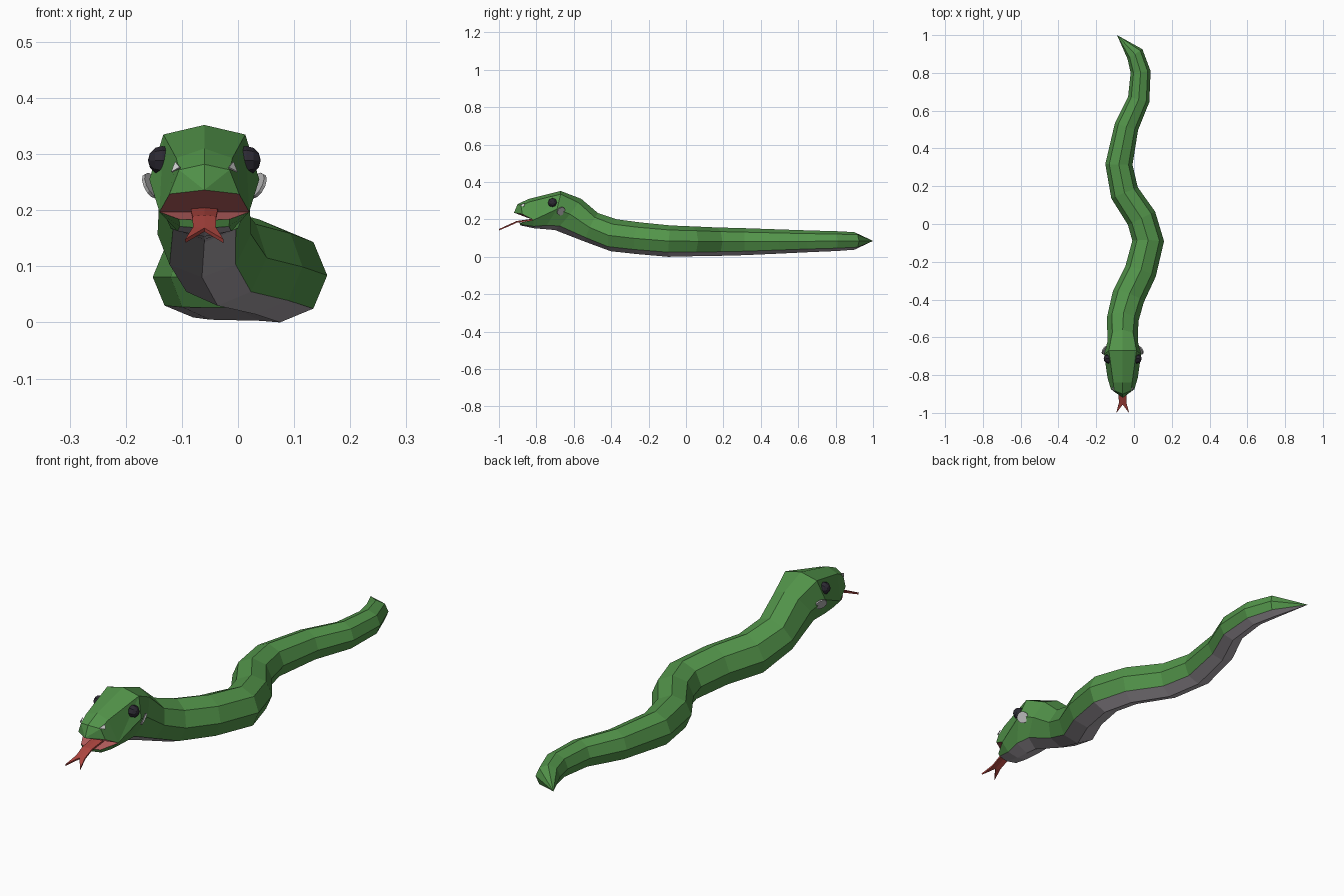
import bpy, bmesh, math
from mathutils import Vector, Matrix

if "Cube" in bpy.data.objects:
    bpy.data.objects.remove(bpy.data.objects["Cube"])

HX = -0.06  # head centre line


def mat(name, c):
    m = bpy.data.materials.new(name)
    m.diffuse_color = (*c, 1)
    m.use_nodes = True
    m.node_tree.nodes["Principled BSDF"].inputs["Base Color"].default_value = m.diffuse_color
    return m


GREEN = mat("green", (0.085, 0.295, 0.068))
BELLY = mat("belly_grey", (0.41, 0.375, 0.41))
MOUTH = mat("mouth_pink", (0.5, 0.12, 0.12))
TONGUE = mat("tongue_red", (0.42, 0.06, 0.05))
BLACK = mat("eye_black", (0.025, 0.022, 0.032))
SPOT = mat("spot_grey", (0.45, 0.45, 0.45))
WHITE = mat("pale_white", (0.75, 0.76, 0.75))


def finish(name, bm, mats):
    bmesh.ops.remove_doubles(bm, verts=bm.verts, dist=0.0005)
    bmesh.ops.recalc_face_normals(bm, faces=bm.faces)
    me = bpy.data.meshes.new(name)
    bm.to_mesh(me)
    bm.free()
    for m in mats:
        me.materials.append(m)
    ob = bpy.data.objects.new(name, me)
    bpy.context.collection.objects.link(ob)
    return ob


def mirrored_faces(bm, faces):
    """Right-half faces (points, material) built on both sides of the head line."""
    for pts, mi in faces:
        for s in (1, -1):
            vs = [bm.verts.new((HX + s * x, y, z)) for x, y, z in pts]
            bm.faces.new(vs).material_index = mi


def plate(ob, thickness):
    sol = ob.modifiers.new("thickness", 'SOLIDIFY')
    sol.thickness = thickness
    sol.offset = 0


# Half ring where the neck meets the head, top to bottom
neck = [(0, -.56, .31), (.055, -.575, .29), (.08, -.62, .228), (.056, -.675, .165), (0, -.70, .143)]

# Body: eight-sided loft along a wavy path (x, y, z, radius)
path = [(-.06, -.505, .157, .084), (-.03, -.385, .115, .087), (.035, -.25, .099, .085),
        (.075, -.09, .084, .084), (.04, .03, .083, .08), (-.05, .165, .081, .076),
        (-.08, .315, .081, .072), (-.04, .515, .082, .064), (.025, .66, .083, .058),
        (.035, .805, .084, .053), (.005, .90, .085, .047)]
tip = Vector((-.09, 1.0, .085))
centres = [Vector((HX, -.63, .228))] + [Vector(p[:3]) for p in path] + [tip]
bm = bmesh.new()
full = [(x, y, z) for x, y, z in neck] + [(-x, y, z) for x, y, z in neck[3:0:-1]]
rings = [[bm.verts.new((HX + x, y, z)) for x, y, z in full]]
for i, p in enumerate(path, 1):
    d = (centres[i + 1] - centres[i - 1]).normalized()
    side = d.cross(Vector((0, 0, 1))).normalized()
    up = side.cross(d)
    rings.append([bm.verts.new(centres[i] + p[3] * (side * math.sin(k * math.pi / 4) + up * math.cos(k * math.pi / 4)))
                  for k in range(8)])
end = bm.verts.new(tip)
for k in range(8):
    j = (k + 1) % 8
    loft = [bm.faces.new((a[k], a[j], b[j], b[k])) for a, b in zip(rings, rings[1:])]
    loft.append(bm.faces.new((rings[-1][k], rings[-1][j], end)))
    for f in loft:
        f.material_index = 1 if k in (3, 4) else 0   # the two undersides
finish("body", bm, [GREEN, BELLY])

# Head: right-half rows, open mouth with roof and floor, green lower lip
skull = [(0, -.67, .352), (.073, -.67, .335), (.098, -.69, .255), (.06, -.745, .168), (0, -.755, .148)]
T3, A3, C = (0, -.84, .31), (.05, -.84, .293), (.08, -.815, .197)
T4, A4, P4, N = (0, -.90, .282), (.045, -.882, .272), (.062, -.875, .229), (0, -.92, .236)
K, B = (.048, -.815, .163), (0, -.815, .153)
F, G, F2, G2 = (.045, -.882, .184), (0, -.89, .182), (.044, -.876, .171), (0, -.885, .168)
M = (0, -.79, .197)
T2, A2, S2, L2, B2 = skull
faces = [((neck[i], neck[i + 1], skull[i + 1], skull[i]), 1 if i == 3 else 0) for i in range(4)]
faces += [((T2, A2, A3, T3), 0), ((A2, S2, C), 0), ((A2, C, A3), 0),
          ((T3, A3, A4, T4), 0), ((A3, C, P4, A4), 0), ((T4, A4, N), 0), ((A4, P4, N), 0),
          ((S2, L2, K, C), 0), ((C, K, F2, F), 0), ((F, F2, G2, G), 0),
          ((L2, B2, B, K), 1), ((K, B, G2, F2), 1),
          ((C, P4, N, M), 2), ((C, F, G, M), 2)]
bm = bmesh.new()
mirrored_faces(bm, faces)
finish("head", bm, [GREEN, BELLY, MOUTH])

# Forked tongue
bm = bmesh.new()
a, b, c, notch = (0, -.905, .188), (.021, -.905, .186), (.02, -.947, .167), (0, -.955, .165)
mirrored_faces(bm, [(((0, -.78, .206), (.025, -.78, .204), b, a), 0),
                    ((a, b, c, notch), 0),
                    ((notch, c, (.034, -1.0, .145)), 0)])
plate(finish("tongue", bm, [TONGUE]), 0.007)

# Nostrils: small triangular plates on the snout corners
bm = bmesh.new()
mirrored_faces(bm, [(((.043, -.888, .276), (.058, -.868, .268), (.051, -.862, .286)), 0)])
plate(finish("nostrils", bm, [WHITE]), 0.003)

for s, tag in ((1, "right"), (-1, "left")):
    # Eye: faceted ball with its poles pointing sideways
    bm = bmesh.new()
    bmesh.ops.create_uvsphere(bm, u_segments=8, v_segments=6, radius=.0255,
                              matrix=Matrix.Translation((HX + s * .075, -.713, .289)) @ Matrix.Rotation(math.pi / 2, 4, 'Y'))
    finish(tag + "_eye", bm, [BLACK])
    # Cheek spot: thin disc facing out, back and down
    n = Vector((s * .78, .45, -.42))
    bm = bmesh.new()
    bmesh.ops.create_cone(bm, cap_ends=True, segments=12, radius1=.024, radius2=.024, depth=.006,
                          matrix=Matrix.Translation((HX + s * .094, -.668, .244)) @ n.to_track_quat('Z', 'Y').to_matrix().to_4x4())
    finish(tag + "_cheek_spot", bm, [SPOT])
